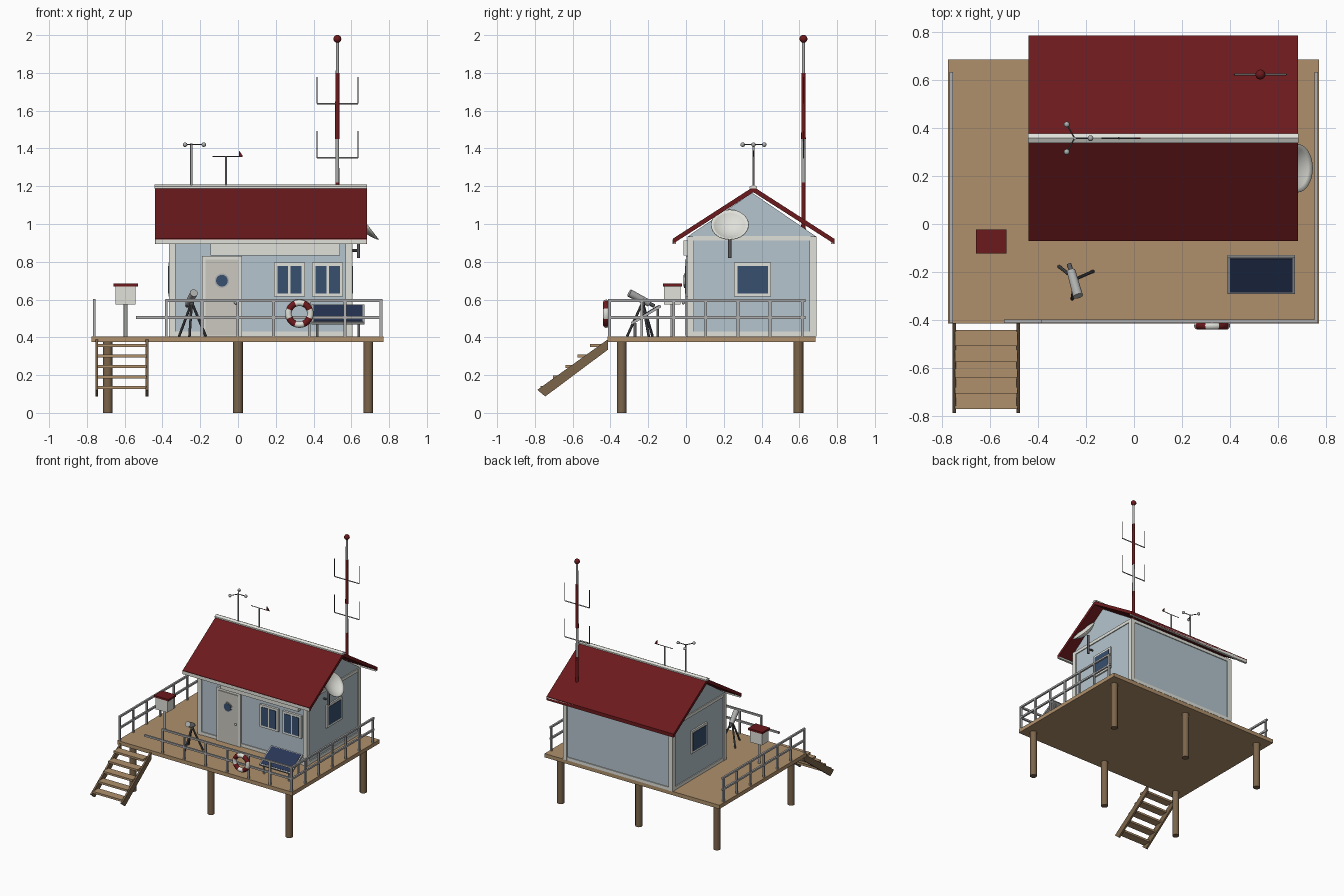
import bpy, bmesh, math
from mathutils import Vector

if "Cube" in bpy.data.objects:
    bpy.data.objects.remove(bpy.data.objects["Cube"])


def mat(name, r, g, b):
    m = bpy.data.materials.new(name)
    m.diffuse_color = (r, g, b, 1)
    m.use_nodes = True
    m.node_tree.nodes["Principled BSDF"].inputs["Base Color"].default_value = m.diffuse_color
    return m


WALL = mat("wall_blue", .46, .56, .62)
TRIM = mat("trim_white", .75, .75, .70)
RED = mat("red", .15, .01, .012)
WOOD = mat("deck_wood", .43, .28, .15)
DARK = mat("post_wood", .20, .13, .07)
GLASS = mat("glass", .04, .08, .16)
PANEL = mat("solar_blue", .02, .035, .09)
METAL = mat("metal", .42, .43, .42)
STEEL = mat("dark_steel", .10, .10, .11)
DOOR = mat("door_paint", .60, .58, .52)


def finish(name, bm, m, smooth=False):
    bmesh.ops.recalc_face_normals(bm, faces=bm.faces)
    me = bpy.data.meshes.new(name)
    bm.to_mesh(me)
    bm.free()
    me.materials.append(m)
    ob = bpy.data.objects.new(name, me)
    bpy.context.collection.objects.link(ob)
    if smooth:
        bpy.ops.object.select_all(action='DESELECT')
        ob.select_set(True)
        bpy.context.view_layer.objects.active = ob
        bpy.ops.object.shade_smooth_by_angle(angle=math.radians(40))
    return ob


def box(name, x0, x1, y0, y1, z0, z1, m):
    bm = bmesh.new()
    bmesh.ops.create_cube(bm, size=1)
    for v in bm.verts:
        v.co = (x0 + (v.co.x + .5) * (x1 - x0), y0 + (v.co.y + .5) * (y1 - y0), z0 + (v.co.z + .5) * (z1 - z0))
    return finish(name, bm, m)


def rod(name, p, q, r, m, r2=None, n=12):
    p, q = Vector(p), Vector(q)
    bm = bmesh.new()
    bmesh.ops.create_cone(bm, cap_ends=True, segments=n, radius1=r, radius2=r if r2 is None else r2, depth=(q - p).length)
    rot = Vector((0, 0, 1)).rotation_difference(q - p).to_matrix()
    for v in bm.verts:
        v.co = rot @ v.co + (p + q) / 2
    return finish(name, bm, m, n > 8)


def ball(name, c, r, m):
    bm = bmesh.new()
    bmesh.ops.create_uvsphere(bm, u_segments=12, v_segments=8, radius=r)
    bmesh.ops.translate(bm, verts=bm.verts, vec=c)
    return finish(name, bm, m, True)


def prism(name, prof, x0, x1, m):
    """Extrude a (y, z) profile along x."""
    bm = bmesh.new()
    f = bm.faces.new([bm.verts.new((x0, y, z)) for y, z in prof])
    ext = bmesh.ops.extrude_face_region(bm, geom=[f])
    bmesh.ops.translate(bm, verts=[g for g in ext['geom'] if isinstance(g, bmesh.types.BMVert)], vec=(x1 - x0, 0, 0))
    return finish(name, bm, m)


# Deck on six piles
box("deck", -.775, .77, -.415, .685, .375, .405, WOOD)
for x in (-.69, 0, .69):
    for y in (-.34, .595):
        rod("pile", (x, y, 0), (x, y, .38), .026, DARK, n=12)

# Stairs
for x in (-.748, -.482):
    prism("stair_stringer", [(-.787, .122), (-.745, .087), (-.413, .335), (-.413, .39)], x - .007, x + .007, DARK)
for k in range(5):
    y, z = -.475 - .0655 * k, .357 - .0555 * k
    box("stair_tread", -.745, -.485, y - .033, y + .033, z - .008, z + .008, WOOD)

# Hut walls with gables
X0, X1, Y0, Y1 = -.365, .605, .008, .69
prism("hut_walls", [(Y0 + .01, .40), (Y1 - .01, .40), (Y1 - .01, .94), (.35, 1.165), (Y0 + .01, .94)], X0 + .01, X1 - .01, WALL)
for x in (X0, X1 - .035):
    for y in (Y0, Y1 - .035):
        box("corner_board", x, x + .035, y, y + .035, .405, .935, TRIM)
for z in (.405, .912):
    for y in (Y0 + .003, Y1 - .018):
        box("wall_board", X0 + .03, X1 - .03, y, y + .015, z, z + .025, TRIM)
    for x in (X0 + .003, X1 - .018):
        box("wall_board", x, x + .015, Y0 + .03, Y1 - .03, z, z + .025, TRIM)

# Roof, ridge cap and gutters
RY = .357
prism("roof", [(-.07, .922), (RY, 1.197), (.785, .922), (.785, .895), (RY, 1.168), (-.07, .895)], -.44, .682, RED)
prism("ridge_cap", [(RY - .02, 1.188), (RY - .02, 1.198), (RY, 1.208), (RY + .02, 1.198), (RY + .02, 1.188)], -.442, .684, TRIM)
for y in (-.062, .776):
    box("eave_board", -.438, .68, y - .009, y + .009, .893, .918, TRIM)

# Door with porthole and knob
box("door_frame", -.19, .02, 0, .03, .405, .83, TRIM)
box("door", -.172, .002, -.006, .02, .41, .812, DOOR)
rod("porthole_ring", (-.085, .01, .70), (-.085, -.010, .70), .038, METAL, n=24)
rod("porthole_glass", (-.085, .01, .70), (-.085, -.013, .70), .031, GLASS, n=24)
ball("door_knob", (-.012, -.014, .583), .009, METAL)

# Front windows, two panes each
for c in (.272, .475):
    box("window_frame", c - .082, c + .082, 0, .03, .615, .795, TRIM)
    for d in (-.035, .035):
        box("window_pane", c + d - .029, c + d + .029, -.004, .02, .632, .778, GLASS)

# Side windows
for s, x in ((-1, X0), (1, X1)):
    a, b = sorted((x - s * .02, x + s * .002))
    box("side_window_frame", a, b, .255, .45, .615, .795, TRIM)
    box("side_window_pane", a - .003, b + .003, .272, .433, .632, .778, GLASS)

# Blank sign board
box("sign_board", -.145, .54, -.012, .02, .832, .912, TRIM)

# Railings
YF, XS = -.405, .758
for z in (.505, .595):
    box("front_rail", -.54 if z < .55 else -.385, XS + .007, YF - .007, YF + .007, z - .007, z + .007, METAL)
    for x in (-XS - .003, XS):
        box("side_rail", x - .007, x + .007, -.412, .632, z - .007, z + .007, METAL)
for i in range(7):
    x, y = -.38 + i * .1893, -.405 + i * .17
    box("front_rail_post", x - .007, x + .007, YF - .007, YF + .007, .40, .60, METAL)
    for xs in (-XS - .003, XS):
        box("side_rail_post", xs - .007, xs + .007, y - .007, y + .007, .40, .60, METAL)

# Lifebuoy with alternating bands
bpy.ops.mesh.primitive_torus_add(major_radius=.058, minor_radius=.017, major_segments=32, minor_segments=12,
                                 location=(.325, -.423, .525), rotation=(math.pi / 2, 0, 0))
buoy = bpy.context.object
buoy.name = "lifebuoy"
buoy.data.materials.append(TRIM)
buoy.data.materials.append(RED)
for f in buoy.data.polygons:
    a = math.degrees(math.atan2(f.center.y, f.center.x)) % 90
    f.material_index = 1 if 22.5 < a < 67.5 else 0
bpy.ops.object.shade_smooth_by_angle(angle=math.radians(60))

# Tilted solar panel on legs
prism("solar_frame", [(-.285, .467), (-.13, .560), (-.137, .573), (-.292, .480)], .39, .67, METAL)
prism("solar_cells", [(-.277, .475), (-.138, .558), (-.145, .571), (-.285, .487)], .40, .66, PANEL)
for x in (.42, .64):
    rod("solar_rear_leg", (x, -.15, .40), (x, -.15, .55), .007, METAL, n=8)
    rod("solar_front_leg", (x, -.27, .40), (x, -.27, .475), .007, METAL, n=8)

# Telescope on a tripod
hub = (-.245, -.230, .585)
for fx, fy in ((-.312, -.177), (-.170, -.197), (-.257, -.312)):
    rod("tripod_leg", hub, (fx, fy, .405), .007, STEEL, n=8)
rod("tripod_head", (hub[0], hub[1], .57), (hub[0], hub[1], .605), .012, STEEL)
rod("telescope_tube", (-.262, -.195, .580), (-.233, -.300, .635), .018, METAL, .021, 16)
rod("telescope_eyepiece", (-.270, -.168, .566), (-.262, -.195, .580), .010, STEEL)

# Instrument box
rod("instrument_post", (-.595, -.073, .40), (-.595, -.073, .58), .010, METAL)
box("instrument_box", -.648, -.542, -.117, -.030, .575, .672, TRIM)
box("instrument_roof", -.658, -.530, -.122, -.022, .670, .685, RED)

# Radio mast with dipoles and beacon
MX, MY = .526, .622
rod("mast", (MX, MY, .97), (MX, MY, 1.98), .011, METAL, .008)
for a, b in ((.97, 1.22), (1.45, 1.80)):
    rod("mast_red_band", (MX, MY, a), (MX, MY, b), .012, RED, .0105)
ball("beacon", (MX, MY, 1.98), .021, RED)
for z in (1.35, 1.637):
    rod("antenna_bar", (MX - .109, MY, z), (MX + .109, MY, z), .004, METAL, n=8)
    for s in (-1, 1):
        rod("antenna_rod", (MX + s * .109, MY, z), (MX + s * .109, MY, z + .142), .003, STEEL, n=6)

# Anemometer
AX = -.247
rod("anemometer_post", (AX, RY, 1.19), (AX, RY, 1.425), .006, METAL)
for k in range(3):
    a = math.radians(120 * k)
    p = (AX + .066 * math.cos(a), RY + .066 * math.sin(a), 1.42)
    rod("anemometer_arm", (AX, RY, 1.42), p, .003, STEEL, n=6)
    ball("anemometer_cup", p, .012, METAL)

# Wind vane
rod("vane_post", (-.063, RY, 1.19), (-.063, RY, 1.358), .005, METAL)
rod("vane_arm", (-.135, RY, 1.358), (.020, RY, 1.358), .0025, STEEL, n=6)
bm = bmesh.new()
tail = [bm.verts.new((x, RY + y, z)) for y in (-.003, .003) for x, z in ((.005, 1.39), (.028, 1.357), (.005, 1.357))]
bmesh.ops.convex_hull(bm, input=tail)
finish("vane_tail", bm, RED)

# Satellite dish on the right gable
nrm = Vector((.79, 0, .61)).normalized()
centre = Vector((.684, .232, .998))
rot = Vector((0, 0, 1)).rotation_difference(nrm).to_matrix()
bm = bmesh.new()
prof = [bm.verts.new((.0985 * t / 6, 0, .035 * (t * t / 36 - 1))) for t in range(7)]
edges = [bm.edges.new(e) for e in zip(prof, prof[1:])]
bmesh.ops.spin(bm, geom=prof + edges, axis=(0, 0, 1), cent=(0, 0, 0), angle=math.tau, steps=32)
bmesh.ops.remove_doubles(bm, verts=bm.verts, dist=1e-5)
for v in bm.verts:
    v.co = rot @ v.co + centre
dish = finish("satellite_dish", bm, TRIM, True)
thick = dish.modifiers.new("thickness", 'SOLIDIFY')
thick.thickness = .004
rod("dish_post", (.638, .232, .82), (.638, .232, .975), .009, STEEL)
rod("dish_bracket", (.595, .232, .86), (.638, .232, .86), .007, STEEL, n=8)
